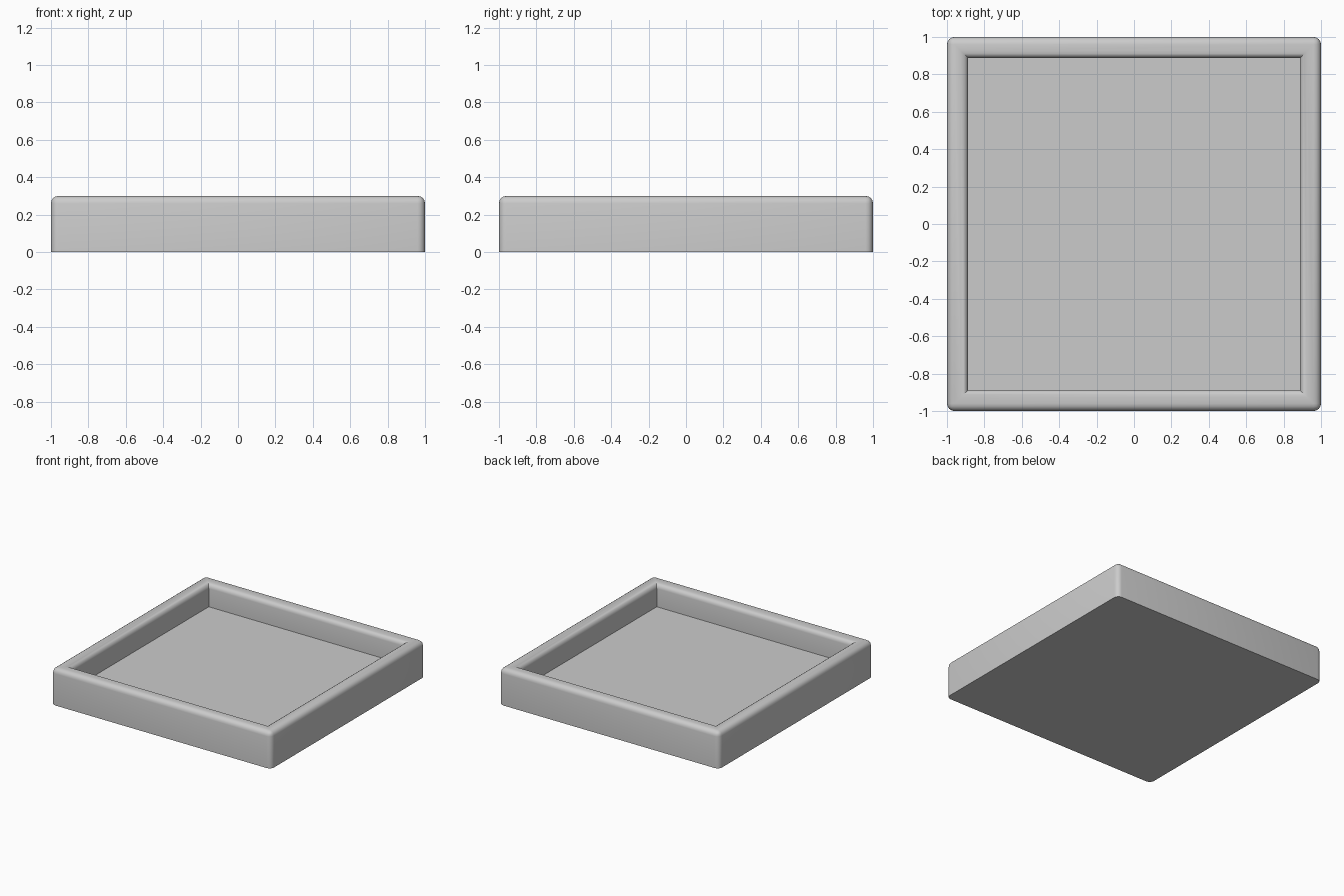
import bpy, bmesh, math
from mathutils import Matrix

if "Cube" in bpy.data.objects:
    bpy.data.objects.remove(bpy.data.objects["Cube"])

HEIGHT, FLOOR, WALL, ROUND = 0.3, 0.11, 0.16, 0.04

# Solid block standing on z = 0
bm = bmesh.new()
bmesh.ops.create_cube(bm, size=1, matrix=Matrix.Translation((0, 0, HEIGHT / 2))
                      @ Matrix.Diagonal((2, 2, HEIGHT, 1)))

# Rim and square recess
top = max(bm.faces, key=lambda f: f.calc_center_median().z)
bmesh.ops.inset_region(bm, faces=[top], thickness=WALL)
recess = bmesh.ops.extrude_discrete_faces(bm, faces=[top])["faces"][0]
bmesh.ops.translate(bm, verts=recess.verts, vec=(0, 0, FLOOR - HEIGHT))
bm.normal_update()


# Round the rim's inner and outer edges and the outer upright corners
def is_rounded(edge):
    a, b = (v.co for v in edge.verts)
    if abs(a.z - b.z) > 0.01:
        return abs(a.x) > 0.95 and abs(b.x) > 0.95
    on_top = min(a.z, b.z) > HEIGHT - 0.01
    diagonal = abs(a.x - b.x) > 0.01 and abs(a.y - b.y) > 0.01
    straight_loop = abs(abs(a.x) - abs(b.x)) < 0.01
    return on_top and straight_loop and not diagonal


bmesh.ops.bevel(bm, geom=[e for e in bm.edges if is_rounded(e)], offset=ROUND,
                offset_type='OFFSET', segments=4, profile=0.5,
                affect='EDGES', clamp_overlap=True)
bmesh.ops.recalc_face_normals(bm, faces=bm.faces)

mesh = bpy.data.meshes.new("square_tray")
bm.to_mesh(mesh)
bm.free()
tray = bpy.data.objects.new("square_tray", mesh)
bpy.context.collection.objects.link(tray)
bpy.context.view_layer.objects.active = tray
tray.select_set(True)
bpy.ops.object.shade_smooth_by_angle(angle=math.radians(30))
